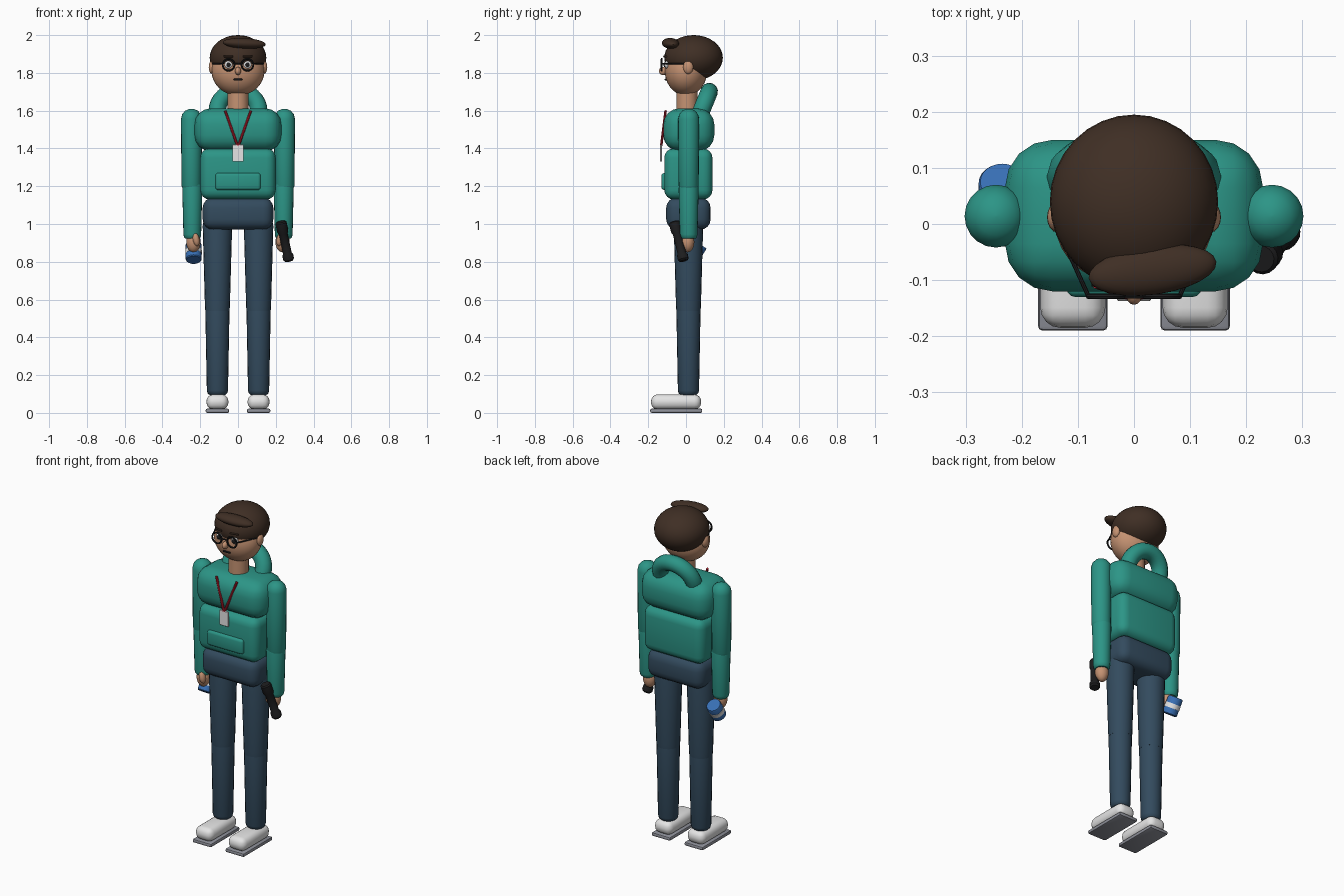
import bpy, bmesh, math
from mathutils import Vector, Matrix

if "Cube" in bpy.data.objects:
    bpy.data.objects.remove(bpy.data.objects["Cube"])


def colour(name, rgb):
    m = bpy.data.materials.new(name)
    m.diffuse_color = (*rgb, 1)
    m.use_nodes = True
    m.node_tree.nodes["Principled BSDF"].inputs["Base Color"].default_value = m.diffuse_color
    return m


TEAL = colour("teal_cloth", (0.025, 0.30, 0.24))
NAVY = colour("navy_cloth", (0.033, 0.070, 0.112))
WHITE = colour("white", (0.78, 0.78, 0.78))
GREY = colour("grey_rubber", (0.27, 0.28, 0.32))
SKIN = colour("skin", (0.56, 0.29, 0.17))
HAIR = colour("brown_hair", (0.050, 0.028, 0.018))
BLACK = colour("black", (0.012, 0.012, 0.013))
RED = colour("red", (0.52, 0.015, 0.03))
BLUE = colour("blue", (0.04, 0.16, 0.46))


def finish(name, bm, mat, angle=35):
    bmesh.ops.recalc_face_normals(bm, faces=bm.faces[:])
    me = bpy.data.meshes.new(name)
    bm.to_mesh(me)
    bm.free()
    for p in me.polygons:
        p.use_smooth = True
    me.set_sharp_from_angle(angle=math.radians(angle))
    me.materials.append(mat)
    ob = bpy.data.objects.new(name, me)
    bpy.context.collection.objects.link(ob)
    return ob


def box(name, lo, hi, bevel, mat, segs=4):
    """Rounded box between two corners."""
    lo, hi = Vector(lo), Vector(hi)
    bm = bmesh.new()
    size = hi - lo
    bmesh.ops.create_cube(bm, size=1, matrix=Matrix.Translation((lo + hi) / 2) @ Matrix.Diagonal((*size, 1)))
    if bevel:
        bmesh.ops.bevel(bm, geom=bm.edges[:], offset=bevel, segments=segs, profile=0.5, affect='EDGES')
    return finish(name, bm, mat)


def ball(name, loc, radii, mat, rot=(0, 0, 0), u=24, v=16):
    """Ellipsoid."""
    bm = bmesh.new()
    turn = Matrix.Rotation(rot[2], 4, 'Z') @ Matrix.Rotation(rot[1], 4, 'Y') @ Matrix.Rotation(rot[0], 4, 'X')
    bmesh.ops.create_uvsphere(bm, u_segments=u, v_segments=v, radius=1,
                              matrix=Matrix.Translation(loc) @ turn @ Matrix.Diagonal((*radii, 1)))
    return finish(name, bm, mat)


def lathe(name, a, b, profile, mat, sides=20):
    """Round solid from a to b; profile holds (fraction along, radius)."""
    a, b = Vector(a), Vector(b)
    q = (b - a).to_track_quat('Z', 'Y')
    bm = bmesh.new()
    rings = []
    for t, r in profile:
        c = a.lerp(b, t)
        rings.append([bm.verts.new(c + q @ Vector((r * math.cos(2 * math.pi * i / sides),
                                                   r * math.sin(2 * math.pi * i / sides), 0)))
                      for i in range(sides)])
    for r0, r1 in zip(rings, rings[1:]):
        for i in range(sides):
            j = (i + 1) % sides
            bm.faces.new((r0[i], r0[j], r1[j], r1[i]))
    bm.faces.new(rings[0])
    bm.faces.new(rings[-1])
    return finish(name, bm, mat)


def rod(name, a, b, r, mat, sides=10):
    return lathe(name, a, b, [(0, r), (1, r)], mat, sides)


def ring(name, loc, major, minor, tilt, mat, n=32, m=12):
    """Torus standing upright, leaned back by tilt."""
    bm = bmesh.new()
    M = Matrix.Translation(loc) @ Matrix.Rotation(math.pi / 2 - tilt, 4, 'X')
    vs = [[bm.verts.new(M @ Vector(((major + minor * math.cos(q)) * math.cos(p),
                                    (major + minor * math.cos(q)) * math.sin(p), minor * math.sin(q))))
           for q in (2 * math.pi * k / m for k in range(m))]
          for p in (2 * math.pi * k / n for k in range(n))]
    for i in range(n):
        for j in range(m):
            i2, j2 = (i + 1) % n, (j + 1) % m
            bm.faces.new((vs[i][j], vs[i2][j], vs[i2][j2], vs[i][j2]))
    return finish(name, bm, mat)


# Torso, hood and front pocket
box("chest", (-0.23, -0.12, 1.385), (0.23, 0.15, 1.612), 0.085, TEAL)
box("belly", (-0.20, -0.115, 1.13), (0.20, 0.14, 1.40), 0.05, TEAL)
box("pocket", (-0.12, -0.13, 1.18), (0.12, -0.08, 1.27), 0.015, TEAL, 3)
box("pelvis", (-0.187, -0.105, 0.97), (0.187, 0.13, 1.14), 0.055, NAVY)
ring("hood", (0, 0.082, 1.60), 0.11, 0.046, math.radians(22), TEAL)

# Limbs, mirrored
for s, side in ((-1, "left"), (1, "right")):
    x = 0.109 * s
    lathe(side + "_thigh", (x, 0.013, 0.54), (x, 0.013, 1.04),
          [(0, 0.064), (0.05, 0.066), (0.9, 0.078), (1, 0.07)], NAVY)
    lathe(side + "_shin", (x, 0.013, 0.095), (x, 0.013, 0.56),
          [(0, 0.042), (0.02, 0.052), (0.05, 0.056), (0.95, 0.064), (1, 0.062)], NAVY)
    box(side + "_sole", (x - 0.062, -0.19, 0.0), (x + 0.062, 0.086, 0.022), 0.008, GREY, 2)
    box(side + "_shoe", (x - 0.058, -0.185, 0.018), (x + 0.058, 0.08, 0.098), 0.036, WHITE)

    x = 0.246 * s
    lathe(side + "_upper_arm", (x, 0.014, 1.19), (x, 0.014, 1.61),
          [(0, 0.048), (0.03, 0.053), (0.87, 0.056), (0.93, 0.05), (0.975, 0.034), (0.995, 0.015), (1, 0.002)], TEAL)
    x = 0.242 * s
    lathe(side + "_forearm", (x, 0.014, 0.922), (x, 0.014, 1.21),
          [(0, 0.036), (0.03, 0.044), (0.08, 0.047), (0.93, 0.053), (1, 0.05)], TEAL)
    ball(side + "_hand", (0.236 * s, 0.008, 0.905), (0.038, 0.036, 0.055), SKIN)
    ball(side + "_thumb", (0.222 * s, -0.022, 0.918), (0.018, 0.02, 0.036), SKIN, (0, 0.2 * s, 0), 16, 10)

# Neck and head
rod("neck", (0, 0.005, 1.58), (0, 0.005, 1.74), 0.056, SKIN, 20)
ball("head", (0, 0, 1.81), (0.14, 0.112, 0.13), SKIN, u=32, v=20)
ball("hair", (0, 0.04, 1.88), (0.15, 0.155, 0.12), HAIR, u=32, v=20)
ball("fringe", (0.033, -0.082, 1.956), (0.115, 0.044, 0.028), HAIR, (0, 0.05, 0.13))
ball("nose", (0, -0.12, 1.81), (0.016, 0.024, 0.022), SKIN, u=16, v=10)
box("mouth", (-0.023, -0.113, 1.760), (0.023, -0.098, 1.769), 0.003, BLACK, 2)

# Ears, eyes, brows and glasses
for s, side in ((-1, "left"), (1, "right")):
    ball(side + "_ear", (0.137 * s, 0.012, 1.83), (0.018, 0.027, 0.036), SKIN, u=16, v=10)
    ball(side + "_eye", (0.05 * s, -0.102, 1.843), (0.022, 0.013, 0.02), WHITE, u=16, v=10)
    ball(side + "_pupil", (0.05 * s, -0.113, 1.843), (0.012, 0.006, 0.012), BLACK, u=16, v=10)
    rod(side + "_brow", (0.028 * s, -0.116, 1.887), (0.075 * s, -0.106, 1.887), 0.005, HAIR, 8)
    ring(side + "_lens_rim", (0.05 * s, -0.129, 1.843), 0.031, 0.005, 0, BLACK, 24, 8)
    rod(side + "_temple", (0.082 * s, -0.127, 1.848), (0.146 * s, 0.015, 1.848), 0.004, BLACK, 8)
rod("glasses_bridge", (-0.021, -0.129, 1.848), (0.021, -0.129, 1.848), 0.004, BLACK, 8)

# Lanyard and badge
for s, side in ((-1, "left"), (1, "right")):
    rod(side + "_lanyard", (0.068 * s, -0.108, 1.60), (0.003 * s, -0.131, 1.415), 0.007, RED, 8)
box("badge", (-0.03, -0.137, 1.33), (0.03, -0.128, 1.42), 0.002, WHITE, 1)

# Drink can, leaning back, with a white band
top, axis = Vector((-0.235, 0.075, 0.893)), Vector((0, math.sin(0.59), math.cos(0.59)))
base = top - axis * 0.1
lathe("can", base, top, [(0, 0.038), (0.05, 0.042), (0.95, 0.042), (1, 0.039)], BLUE, 24)
rod("can_band", base + axis * 0.036, base + axis * 0.062, 0.0435, WHITE, 24)

# Hand torch
lathe("torch", (0.226, -0.062, 1.012), (0.270, -0.012, 0.805),
      [(0, 0.024), (0.03, 0.03), (0.24, 0.03), (0.32, 0.023), (0.8, 0.023),
       (0.85, 0.029), (0.96, 0.029), (1, 0.022)], BLACK, 16)
